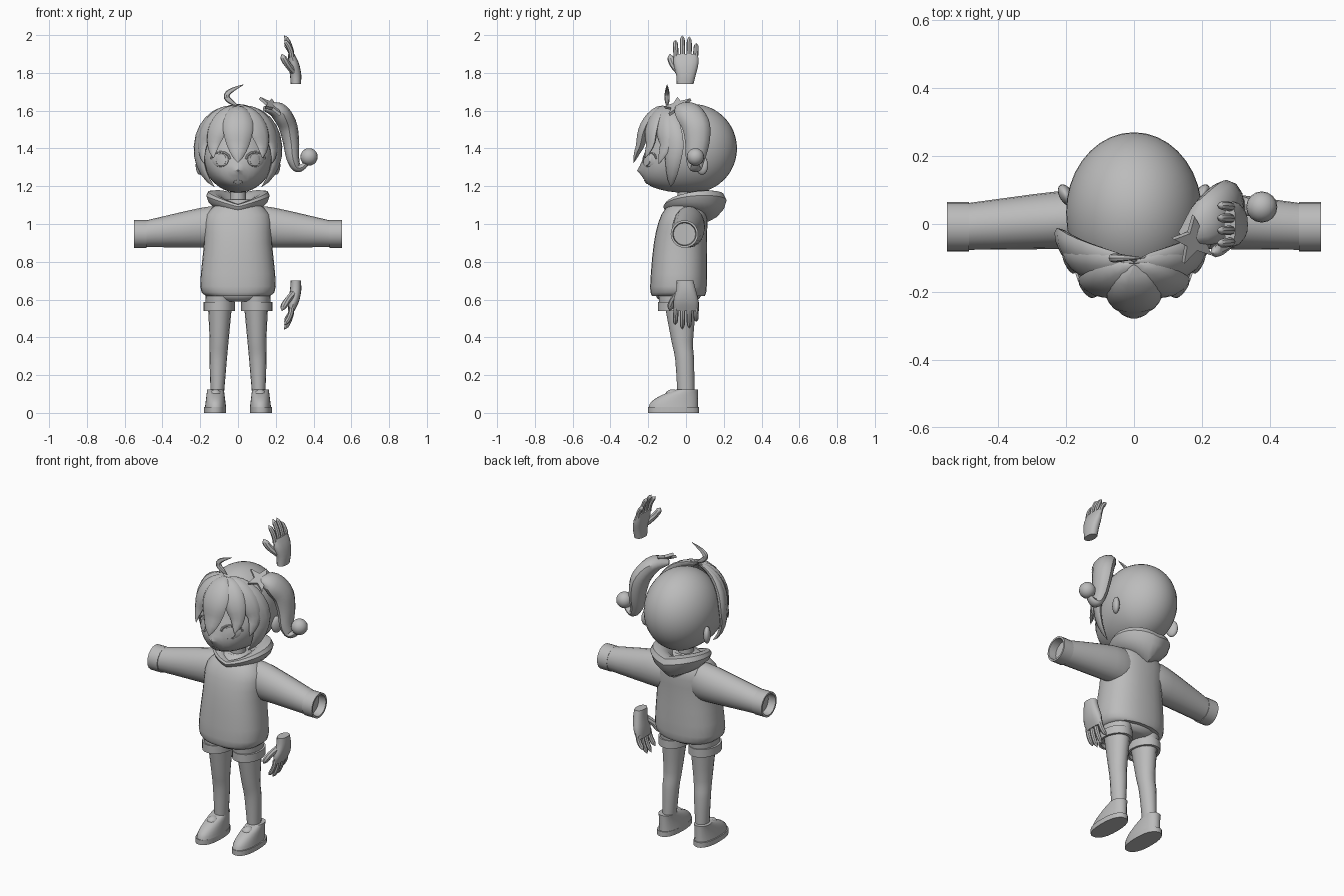
import bpy, bmesh, math
from math import sin, cos, pi, tau
from mathutils import Matrix, Vector

default_cube = bpy.data.objects.get("Cube")
if default_cube:
    bpy.data.objects.remove(default_cube)

grey = bpy.data.materials.new("plain_grey")
grey.use_nodes = True
grey.diffuse_color = (.5, .5, .5, 1)
grey.node_tree.nodes["Principled BSDF"].inputs["Base Color"].default_value = grey.diffuse_color

made = []
RIGHTWARD, BACKWARD, UP = Matrix.Identity(3)
SIDES = {"left": 1, "right": -1}


def finish(name, bm):
    bmesh.ops.recalc_face_normals(bm, faces=bm.faces)
    mesh = bpy.data.meshes.new(name)
    bm.to_mesh(mesh)
    bm.free()
    mesh.materials.append(grey)
    part = bpy.data.objects.new(name, mesh)
    bpy.context.collection.objects.link(part)
    made.append(part)
    return part


def skin(name, rings, loop=False):
    """Join rings of points with quads, capped unless looped."""
    bm = bmesh.new()
    rings = [[bm.verts.new(point) for point in ring] for ring in rings]
    if loop:
        rings.append(rings[0])
    else:
        bm.faces.new(rings[0])
        bm.faces.new(rings[-1])
    for low, high in zip(rings, rings[1:]):
        for i in range(len(low)):
            bm.faces.new((low[i - 1], low[i], high[i], high[i - 1]))
    return finish(name, bm)


def smooth_rows(rows, steps):
    """Catmull-Rom through rows of numbers."""
    rows = [Vector(row) for row in rows]
    padded = [rows[0], *rows, rows[-1]]
    result = []
    for before, start, end, after in zip(padded, padded[1:], padded[2:], padded[3:]):
        for step in range(steps):
            t = step / steps
            leave, arrive = (end - before) / 2, (after - start) / 2
            ease = t * t * (3 - 2 * t)
            result.append(start.lerp(end, ease) + leave * t * (1 - t) ** 2 - arrive * t * t * (1 - t))
    return result + [rows[-1]]


def sweep(name, rows, ref, axis=None, sides=12, steps=3, power=1):
    """Sweep an ellipse along rows of x, y, z, half width, half depth."""
    rows = smooth_rows(rows, steps)
    path = [Vector(row[:3]) for row in rows]
    rings = []
    for i, (point, row) in enumerate(zip(path, rows)):
        along = axis or path[min(i + 1, len(path) - 1)] - path[max(i - 1, 0)]
        across = along.cross(ref(point) if callable(ref) else ref).normalized()
        depth = across.cross(along).normalized()
        ring = []
        for j in range(sides):
            c, s = (math.copysign(abs(f(tau * j / sides)) ** power, f(tau * j / sides)) for f in (cos, sin))
            ring.append(point + across * max(row[3], .001) * c + depth * max(row[4], .001) * s)
        rings.append(ring)
    return skin(name, rings)


def sized(path, wide, deep, shape):
    """Add widths to a path by a rule over its length."""
    last = len(path) - 1
    return [(*point, wide * shape(i / last), deep * shape(i / last)) for i, point in enumerate(path)]


def leaf(t):
    return abs(sin(pi * t ** .8)) ** .7


def tail(t):
    return .25 + .75 * abs(sin(pi * t ** .5)) ** 1.5


def rounded_tip(t):
    return (1 - t ** 4) ** .5


def upright(name, x, rows, **options):
    """Stack ellipses given as height, y, half width, half depth."""
    sweep(name, [(x, y, z, wide, deep) for z, y, wide, deep in rows], -BACKWARD, UP, **options)


def hollow_band(name, start, along, ref, wide, deep):
    """A turned hem, open at its far end."""
    profile = (0, .9), (0, 1), (1, 1), (1, .85), (.3, .8)
    sweep(name, [(*(Vector(start) + along * t), wide * f, deep * f) for t, f in profile],
          ref, along.normalized(), sides=20, steps=1)


def ball(name, centre, size, turn=0, segments=16):
    bm = bmesh.new()
    bmesh.ops.create_uvsphere(bm, u_segments=segments, v_segments=segments * 2 // 3, radius=1)
    bm.transform(Matrix.LocRotScale(Vector(centre), Matrix.Rotation(turn, 3, "Z"), Vector(size)))
    return finish(name, bm)


# Head: an ellipsoid with the lower face pushed forward and a small nose
HEAD, SIZE = Vector((0, .035, 1.4)), Vector((.2, .235, .235))


def clamp(value):
    return max(0, min(1, value))


def push(x, y, z):
    jaw = .11 * clamp((1.42 - z) / .23) * clamp((.1 - y) / .2)
    nose = .025 * math.exp(-(math.hypot(x, z - 1.285) / .025) ** 2)
    return y - jaw - (nose if y < 0 else 0)


def face_point(x, z, lift):
    inside = 1 - (x / SIZE.x) ** 2 - ((z - HEAD.z) / SIZE.z) ** 2
    return x, push(x, HEAD.y - SIZE.y * math.sqrt(max(inside, 0)), z) - lift, z


head = ball("head", HEAD, SIZE, segments=36)
for vertex in head.data.vertices:
    vertex.co.y = push(*vertex.co)


def face_plate(name, x, z, wide, tall, lift):
    angles = [tau * i / 20 for i in range(20)]
    skin(name, [[face_point(x + scale * wide * cos(a), z + scale * tall * sin(a), height) for a in angles]
                for scale, height in ((1, 0), (.95, lift), (.5, lift), (.05, lift))])


# Eyes, lashes, ears and mouth
for side, s in SIDES.items():
    face_plate(side + "_eye_white", s * .093, 1.34, .044, .038, .003)
    face_plate(side + "_iris", s * .09, 1.34, .028, .034, .006)
    arc = [pi * i / 6 for i in range(7)]
    lash = [face_point(s * .093 + .05 * cos(a), 1.345 + .036 * sin(a), .003) for a in arc]
    sweep(side + "_lash", sized(lash, .006, .005, lambda t: 1), BACKWARD, sides=6, steps=1)
    ball(side + "_ear", (s * .2, .085, 1.31), (.02, .035, .05), turn=-s / 2)
face_plate("mouth", 0, 1.222, .024, .011, .004)


# Fringe and side locks: meridians falling from a crown tilted to the front
def lock(name, azimuth, sweep_angle, wide):
    azimuth, sweep_angle = math.radians(azimuth), math.radians(sweep_angle)
    lift = 1.05 + .12 * cos(azimuth)
    path = []
    for i in range(13):
        t = i / 12
        fall = t * sweep_angle
        direction = Vector((sin(azimuth) * sin(fall), -cos(azimuth) * sin(fall), cos(fall)))
        direction.rotate(Matrix.Rotation(.6 * (1 - t), 3, "X"))
        point = HEAD + SIZE * lift * direction
        point.y = push(*point)
        path.append(point)
    sweep(name, sized(path, wide, wide * .4, leaf), lambda p: p - HEAD, sides=10, steps=1)


lock("middle_fringe", 0, 106, .08)
for side, s in SIDES.items():
    lock(side + "_inner_fringe", s * 35, 101, .06)
    lock(side + "_outer_fringe", s * 58, 108, .055)
    lock(side + "_side_lock", s * 70, 143, .06)
curl = [(.03 * t - .075 * sin(pi * t), -.1, 1.625 + .113 * t) for t in (i / 10 for i in range(11))]
sweep("hair_curl", sized(curl, .016, .014, leaf), BACKWARD, sides=8, steps=1)

# Side ponytail with its end ball and star clip
strand = [(.14, -.04, 1.61), (.21, 0, 1.6), (.26, .05, 1.53), (.28, .06, 1.44),
          (.29, .05, 1.35), (.31, .05, 1.3), (.34, .05, 1.3), (.37, .05, 1.33)]
sweep("ponytail", sized(strand, .05, .075, tail), BACKWARD, steps=4)
ball("ponytail_ball", (.376, .05, 1.355), [.046] * 3)
tilt = UP.rotation_difference(Vector((.5, -.35, .8)))
star = []
for height in (-.008, .008):
    ring = []
    for i in range(10):
        angle, reach = tau * i / 10 + .5, .034 if i % 2 else .078
        ring.append(Vector((.18, -.045, 1.625)) + tilt @ Vector((reach * cos(angle), reach * sin(angle), height)))
    star.append(ring)
skin("star_clip", star)

# Neck and hooded top
upright("neck", 0, [(1.08, 0, .045, .045), (1.2, 0, .04, .045)])
upright("top_body", 0, [(.62, -.04, .17, .14), (.67, -.04, .2, .15), (.9, -.03, .18, .14),
                        (1.05, -.01, .17, .12), (1.13, 0, .07, .06)], sides=28, power=.85)
hood = []
for i in range(32):
    around = tau * i / 32
    back = (1 + cos(around)) / 2
    wide, tall = .04 + .035 * back, .032 + .048 * back
    middle = 1.075 + .04 * abs(sin(around)) + .01 * back
    ring = []
    for j in range(10):
        u, v = cos(tau * j / 10), sin(tau * j / 10)
        reach = .11 + wide * u
        ring.append((reach * sin(around), .03 + reach * cos(around), middle + tall * (.8 * v + .5 * u)))
    hood.append(ring)
skin("hood", hood, loop=True)

for side, s in SIDES.items():
    # Sleeve and open cuff
    sweep(side + "_sleeve", [(s * .1, .015, .985, .08, .11), (s * .2, .013, .98, .086, .105),
                             (s * .5, -.008, .947, .068, .069)], UP, RIGHTWARD * s, sides=20)
    hollow_band(side + "_cuff", (s * .485, -.008, .947), RIGHTWARD * s * .065, UP, .073, .073)

    # Shorts leg with turned hem
    upright(side + "_shorts_leg", s * .095, [(.68, -.04, .08, .11), (.56, -.04, .075, .1)], sides=20)
    hollow_band(side + "_shorts_hem", (s * .1, -.04, .588), UP * -.048, BACKWARD, .083, .108)

    # Leg
    sweep(side + "_leg", [(s * .095, -.03, .6, .066, .088), (s * .1, -.02, .38, .05, .057),
                          (s * .105, -.007, .28, .046, .05), (s * .11, 0, .08, .034, .044)],
          BACKWARD, UP, sides=16)

    # Shoe: sole, tapering upper with a steady heel, and tongue
    upright(side + "_sole", s * .122, [(z, -.065, .059, .135) for z in (0, .03)], sides=24, power=.85)
    upper = []
    for t in (i / 6 for i in range(7)):
        length = .13 - .075 * t * t
        upper.append((.03 + .095 * t, .063 - length, .056 - .012 * t, length))
    upright(side + "_shoe", s * .119, upper, sides=24, steps=1, power=.9)
    ball(side + "_shoe_tongue", (s * .118, -.07, .095), (.032, .04, .03))
upright("shorts_hips", 0, [(.59, -.04, .1, .09), (.62, -.04, .16, .12), (.7, -.04, .16, .12)], sides=24)

# Loose hands: one raised, and one flipped to hang down
for hand in ("raised", "hanging"):
    def place(rows):
        return [(x, y, z if hand == "raised" else 2.44 - z, *size) for x, y, z, *size in rows]

    sweep(hand + "_palm", place([(.306, -.005, 1.74, .044, .027), (.305, 0, 1.79, .052, .03),
                                 (.295, 0, 1.85, .066, .028), (.282, 0, 1.9, .063, .017)]),
          RIGHTWARD, UP, sides=16, power=.85)
    for i, finger in enumerate(("index", "middle", "ring", "little")):
        y, tip = -.052 + .034 * i, 2 - .015 * (i - 1.3) ** 2
        path = [(.285 - .04 * t * t, y * (1 + .1 * t), 1.88 + (tip - 1.88) * t) for t in (0, .3, .6, .85, 1)]
        sweep(hand + "_" + finger + "_finger", place(sized(path, .014, .014, rounded_tip)), RIGHTWARD, sides=8)
    thumb = [(.292, -.04, 1.81), (.262, -.068, 1.845), (.24, -.082, 1.88), (.232, -.086, 1.9)]
    sweep(hand + "_thumb", place(sized(thumb, .019, .018, rounded_tip)), RIGHTWARD, sides=8)

# Smooth shading with crisp edges kept
bpy.ops.object.select_all(action="DESELECT")
for part in made:
    part.select_set(True)
bpy.context.view_layer.objects.active = made[0]
bpy.ops.object.shade_smooth_by_angle(angle=math.radians(40))
